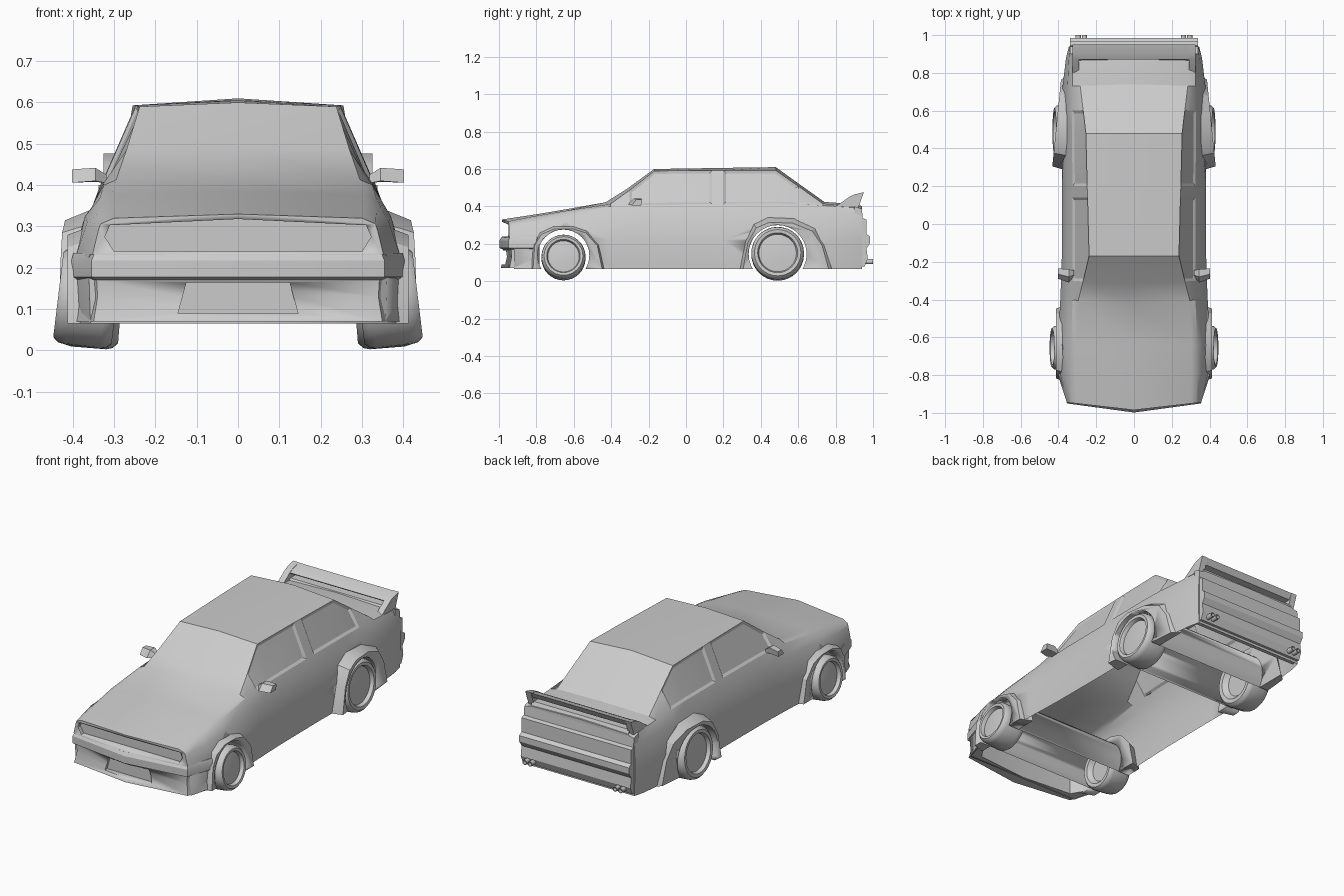
import bpy, bmesh, math

if "Cube" in bpy.data.objects:
    bpy.data.objects.remove(bpy.data.objects["Cube"])

def finish(bm, name, angle=25):
    bmesh.ops.recalc_face_normals(bm, faces=bm.faces)
    me = bpy.data.meshes.new(name)
    bm.to_mesh(me)
    bm.free()
    ob = bpy.data.objects.new(name, me)
    bpy.context.collection.objects.link(ob)
    activate(ob)
    bpy.ops.object.shade_smooth_by_angle(angle=math.radians(angle))
    return ob

def activate(ob):
    bpy.ops.object.select_all(action='DESELECT')
    ob.select_set(True)
    bpy.context.view_layer.objects.active = ob

def loft_bm(rings, split_caps=False):
    """Skin closed rings of equal length and cap both ends."""
    bm = bmesh.new()
    rows = [[bm.verts.new(p) for p in r] for r in rings]
    n = len(rows[0])
    for a, b in zip(rows, rows[1:]):
        for i in range(n):
            j = (i + 1) % n
            bm.faces.new((a[i], a[j], b[j], b[i]))
    for r in (rows[0], rows[-1]):
        if split_caps:
            h = n // 2
            bm.faces.new(r[:h + 1])
            bm.faces.new(r[h:] + r[:1])
        else:
            bm.faces.new(r)
    return bm

def extrude_x(name, profile, x0, x1):
    return finish(loft_bm([[(x, y, z) for y, z in profile] for x in (x0, x1)]), name)

def extrude_y(name, profile, y0, y1):
    return finish(loft_bm([[(x, y, z) for x, z in profile] for y in (y0, y1)]), name)

def circle(x, r, cy=0, cz=0, n=32):
    return [(x, cy + r * math.cos(2 * math.pi * i / n), cz + r * math.sin(2 * math.pi * i / n))
            for i in range(n)]

def cut(ob, cutter, keep=False):
    activate(ob)
    m = ob.modifiers.new("cut", 'BOOLEAN')
    m.operation, m.solver, m.object = 'DIFFERENCE', 'EXACT', cutter
    # the cut has to come before any shading modifier
    bpy.ops.object.modifier_move_to_index(modifier=m.name, index=0)
    bpy.ops.object.modifier_apply(modifier=m.name)
    if not keep:
        bpy.data.objects.remove(cutter)

# Body stations: y, bow, low x, shoulder x z, belt x z, top x z, centre z
BASE = 0.065
stations = [
    (-.945, .04, .355, .338, .29, .333, .306, .30, .32, .33),
    (-.80, .0, .395, .365, .31, .335, .335, .305, .35, .358),
    (-.64, .0, .402, .37, .325, .335, .367, .305, .377, .385),
    (-.40, .03, .39, .355, .345, .325, .40, .295, .413, .422),
    (-.30, .017, .386, .353, .348, .325, .405, .27, .485, .493),
    (-.17, .0, .382, .352, .35, .325, .41, .238, .59, .60),
    (.14, .0, .38, .352, .35, .325, .413, .246, .593, .605),
    (.20, .0, .38, .352, .35, .326, .414, .248, .593, .606),
    (.48, .0, .385, .352, .35, .328, .415, .255, .593, .61),
    (.60, -.005, .385, .352, .35, .328, .412, .269, .508, .52),
    (.73, -.01, .378, .352, .35, .325, .405, .285, .415, .424),
    (.88, .0, .36, .345, .345, .325, .395, .30, .407, .414),
    (.94, .0, .345, .34, .34, .328, .385, .30, .397, .403)]
rings = []
for y, bow, lx, sx, sz, bx, bz, tx, tz, mz in stations:
    half = [(lx - .005, BASE), (lx, .22), (sx, sz), (bx, bz), (tx, tz)]
    pts = [(0, BASE)] + half + [(0, mz)] + [(-x, z) for x, z in reversed(half)]
    rings.append([(x, y - bow * (1 - abs(x) / .35), z) for x, z in pts])
bm = loft_bm(rings, split_caps=True)

# Recessed side windows
bmesh.ops.recalc_face_normals(bm, faces=bm.faces)
for s in (1, -1):
    for y0, y1 in ((-.31, .15), (.19, .61)):
        win = [f for f in bm.faces
               if all(.23 < s * v.co.x < .335 and v.co.z > .4 and y0 - .03 < v.co.y < y1
                      for v in f.verts)
               and any(v.co.z < .43 for v in f.verts) and any(v.co.z > .55 for v in f.verts)]
        bmesh.ops.inset_region(bm, faces=win, thickness=.014, depth=-.008, use_even_offset=True)
body = finish(bm, "body_shell")

# Wheel tunnels, nose step and grille recess
tunnels = [finish(loft_bm([circle(x, r, y, z) for x in (-.6, .6)]), "tunnel_cutter")
           for y, z, r in ((-.655, .138, .138), (.49, .145, .155))]
for t in tunnels:
    cut(body, t, keep=True)
cut(body, extrude_y("nose_cutter", [(-.5, 0), (.5, 0), (.5, .232), (-.5, .232)], -1.1, -.92))
grille = [(-.30, .24), (.30, .24), (.322, .275), (.31, .303), (0, .318), (-.31, .303), (-.322, .275)]
cut(body, extrude_y("grille_cutter", grille, -1.1, -.928))

# Open the underside
bm = bmesh.new()
bm.from_mesh(body.data)
floor = [f for f in bm.faces if f.normal.z < -.95 and f.calc_center_median().z < BASE + .005]
bmesh.ops.delete(bm, geom=floor, context='FACES')
bm.to_mesh(body.data)
bm.free()

# Wheel arch flares
def flare(name, outline, centre, width, slope, tunnel):
    for s in (1, -1):
        inner = [(s * .345, y, z) for y, z in outline]
        outer = []
        for y, z in outline:
            y2 = y + (centre[0] - y) * .12
            z2 = z if z == BASE else z + (centre[1] - z) * .15
            outer.append((s * (width - slope * (y2 - .33)), y2, z2))
        cut(finish(loft_bm([inner, outer]), name), tunnel, keep=True)

flare("rear_flare", [(.28, BASE), (.31, .22), (.36, .31), (.44, .345), (.58, .34), (.70, .29),
                     (.76, .2), (.80, BASE)], (.49, .145), .43, .1, tunnels[1])
flare("front_flare", [(-.42, BASE), (-.45, .2), (-.52, .28), (-.60, .305), (-.71, .305),
                      (-.79, .27), (-.83, .2), (-.84, BASE)], (-.655, .138), .412, 0, tunnels[0])
for t in tunnels:
    bpy.data.objects.remove(t)

# Front bumper and air dam swept around the nose
profile = [(-.06, .234), (.008, .236), (.02, .218), (.02, .178), (0, .17), (-.004, .13),
           (.012, .07), (-.06, .07)]
half_path = [(.395, -.795, .4, -.2), (.342, -.935, .6, -.75)]
path = half_path + [(0, -.978, 0, -1)] + [(-x, y, -nx, ny) for x, y, nx, ny in reversed(half_path)]
bumper = finish(loft_bm([[(x + nx * o, y + ny * o, z) for o, z in profile]
                         for x, y, nx, ny in path]), "front_bumper")
cut(bumper, extrude_y("intake_cutter", [(-.145, .09), (.145, .09), (.125, .164), (-.125, .164)],
                      -1.1, -.945))

# Stepped rear panel with bumper
extrude_x("rear_panel", [(.90, .40), (.94, .387), (.945, .337), (.965, .33), (.965, .252),
                         (.985, .238), (.985, .205), (.965, .175), (.972, .12), (.955, .08),
                         (.90, .08)], -.338, .338)

# Rear wing with end posts
extrude_x("wing_blade", [(.872, .448), (.90, .462), (.95, .475), (.932, .442), (.88, .44)], -.31, .31)
for s in (1, -1):
    extrude_x("wing_post", [(.80, .40), (.872, .45), (.90, .464), (.951, .476), (.922, .395)],
              s * .29, s * .325)
extrude_x("trunk_lip", [(.86, .40), (.875, .418), (.925, .418), (.94, .39)], -.30, .30)

# Twin exhaust pipes on each side
for x in (-.295, -.262, .262, .295):
    bm = bmesh.new()
    for r, y0, y1 in ((.014, .94, 1.0),):
        ring = lambda y, r: [(x + b, y, .105 + c) for a, b, c in circle(0, r, n=10)]
        tmp = loft_bm([ring(y0, r), ring(y1, r), ring(y1, r * .75), ring(y1 - .02, r * .75)])
    bm.free()
    finish(tmp, "exhaust_pipe", 40)

# Wheels: tyre and recessed rim, cambered outward at the bottom
tyre = [(-.045, .55), (-.07, .72), (-.072, .88), (-.06, .97), (-.045, 1), (.04, 1), (.058, .97),
        (.07, .88), (.068, .76), (.06, .73), (.048, .71), (.054, .25)]
for name, x, y, z, r, camber in (("front_wheel", .365, -.655, .127, .118, .12),
                                 ("rear_wheel", .352, .49, .147, .141, .08)):
    for s in (1, -1):
        w = finish(loft_bm([circle(s * o, r * k) for o, k in tyre]), name, 35)
        w.location = (s * x, y, z)
        w.rotation_euler.y = -s * camber

# Door mirrors
for s in (1, -1):
    rows = [(.318, [(-.275, .405), (-.245, .405), (-.245, .425), (-.27, .425)]),
            (.345, [(-.31, .41), (-.245, .408), (-.24, .442), (-.28, .442)]),
            (.402, [(-.29, .406), (-.24, .406), (-.235, .436), (-.265, .438)])]
    finish(loft_bm([[(s * x, y, z) for y, z in p] for x, p in rows]), "door_mirror")
